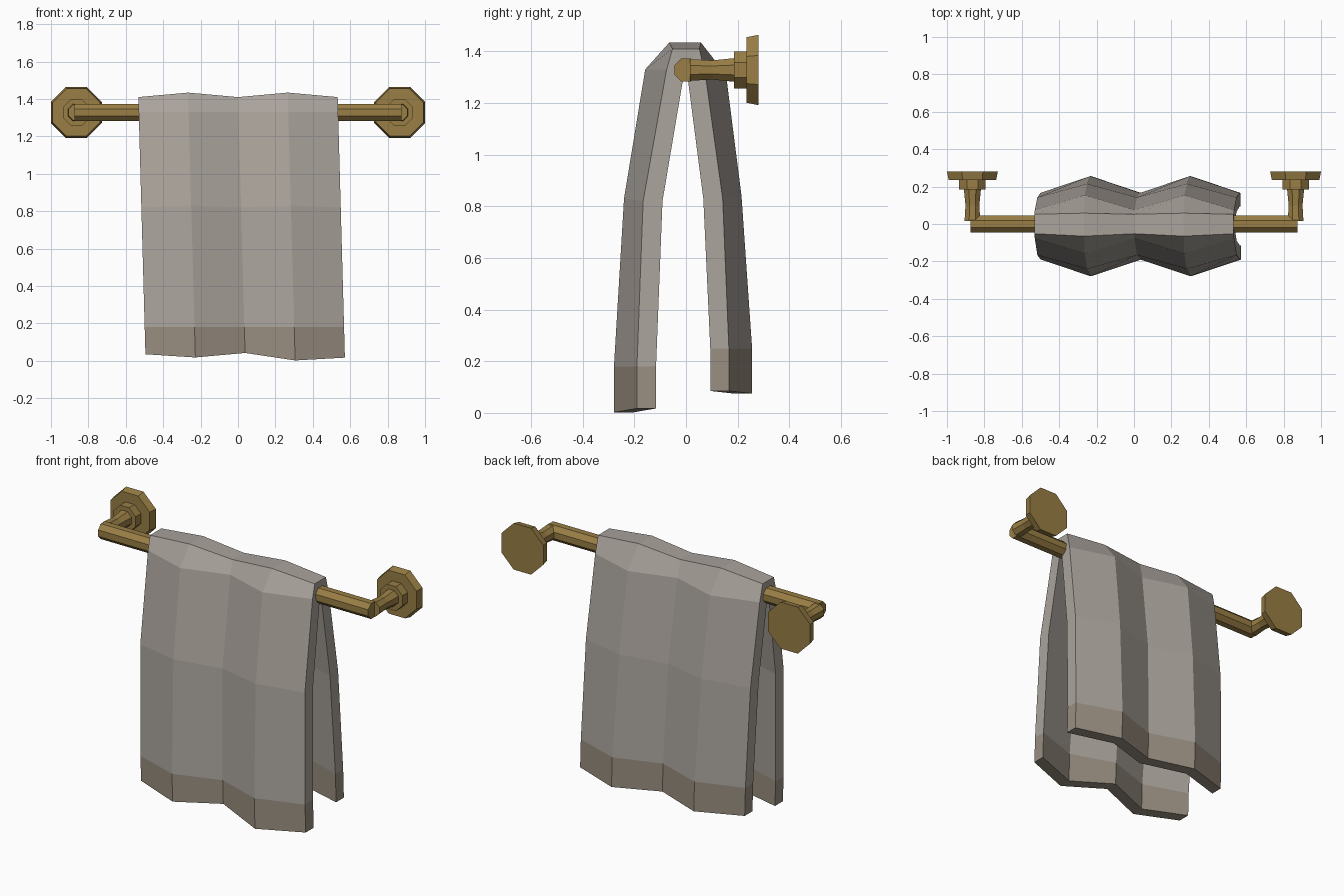
import bpy, bmesh, math

if "Cube" in bpy.data.objects:
    bpy.data.objects.remove(bpy.data.objects["Cube"])

Z = 1.328  # bar height


def material(name, rgb):
    m = bpy.data.materials.new(name)
    m.diffuse_color = (*rgb, 1)
    m.use_nodes = True
    m.node_tree.nodes["Principled BSDF"].inputs["Base Color"].default_value = m.diffuse_color
    return m


brass = material("brass", (0.32, 0.21, 0.06))
cloth = material("cloth", (0.40, 0.365, 0.33))
trim = material("trim", (0.315, 0.27, 0.215))


def finish(name, bm, mats):
    bmesh.ops.recalc_face_normals(bm, faces=bm.faces)
    me = bpy.data.meshes.new(name)
    bm.to_mesh(me)
    bm.free()
    for m in mats:
        me.materials.append(m)
    ob = bpy.data.objects.new(name, me)
    bpy.context.collection.objects.link(ob)
    return ob


def octagon_lathe(name, origin, axis, profile):
    """Eight-sided solid; profile = (distance along axis, flat-to-centre radius)."""
    bm = bmesh.new()
    rings = []
    for d, r in profile:
        ring = []
        for i in range(8):
            a = math.radians(22.5 + 45 * i)
            u, v = (r / math.cos(math.pi / 8) * f(a) for f in (math.cos, math.sin))
            p = (d, u, v) if axis == 'X' else (u, d, v)
            ring.append(bm.verts.new([o + c for o, c in zip(origin, p)]))
        rings.append(ring)
    for a, b in zip(rings, rings[1:]):
        for i in range(8):
            j = (i + 1) % 8
            bm.faces.new((a[i], a[j], b[j], b[i]))
    bm.faces.new(rings[0])
    bm.faces.new(rings[-1])
    return finish(name, bm, [brass])


# Rail and the two wall brackets
octagon_lathe("rail", (0, 0, Z), 'X', [(-0.875, 0.045), (0.875, 0.045)])
for side, s in (("left", -1), ("right", 1)):
    o = (s * 0.864, 0, Z)
    octagon_lathe(side + "_post", o, 'Y', [(0.015, 0.042), (0.10, 0.037), (0.19, 0.046)])
    octagon_lathe(side + "_collar", o, 'Y', [(0.185, 0.071), (0.24, 0.071)])
    octagon_lathe(side + "_wall_plate", o, 'Y', [(0.235, 0.127), (0.28, 0.136)])

# Towel profile, front hem to back hem: valley y, valley z, fold y, fold z, inward y step
profile = [
    (-0.190, 0.03, -0.279, 0.01, 0.074),
    (-0.190, 0.18, -0.279, 0.18, 0.074),
    (-0.166, 0.82, -0.240, 0.83, 0.075),
    (-0.075, 1.33, -0.158, 1.33, 0.070),
    (-0.052, 1.41, -0.065, 1.434, 0.040),
    (0.052, 1.41, 0.058, 1.434, -0.040),
    (0.075, 1.31, 0.155, 1.31, -0.070),
    (0.142, 0.83, 0.215, 0.84, -0.075),
    (0.166, 0.25, 0.256, 0.25, -0.072),
    (0.166, 0.085, 0.256, 0.075, -0.072),
]
hem = [0.005, 0.008, 0.012, -0.008, -0.013]  # uneven front hem, per column
n = len(profile)

bm = bmesh.new()
outer, inner = [], []
for c in range(5):
    o_col, i_col = [], []
    for k, (vy, vz, fy, fz, step) in enumerate(profile):
        y, z = (fy, fz) if c % 2 else (vy, vz)
        if k == 0:
            z += hem[c]
        x = -0.533 + 0.2665 * c + 0.039 * (1.41 - z) / 1.41
        drop = 0.06 if k in (4, 5) else 0
        o_col.append(bm.verts.new((x, y, z)))
        i_col.append(bm.verts.new((x, y + step, z - drop)))
    outer.append(o_col)
    inner.append(i_col)


def quad(k, *v):
    f = bm.faces.new(v)
    f.material_index = int(k in (0, n - 2))


for k in range(n - 1):
    for c in range(4):
        for g in (outer, inner):
            quad(k, g[c][k], g[c + 1][k], g[c + 1][k + 1], g[c][k + 1])
    for c in (0, 4):
        quad(k, outer[c][k], outer[c][k + 1], inner[c][k + 1], inner[c][k])
for k in (0, n - 1):
    for c in range(4):
        quad(k and n - 2, outer[c][k], outer[c + 1][k], inner[c + 1][k], inner[c][k])
finish("towel", bm, [cloth, trim])
